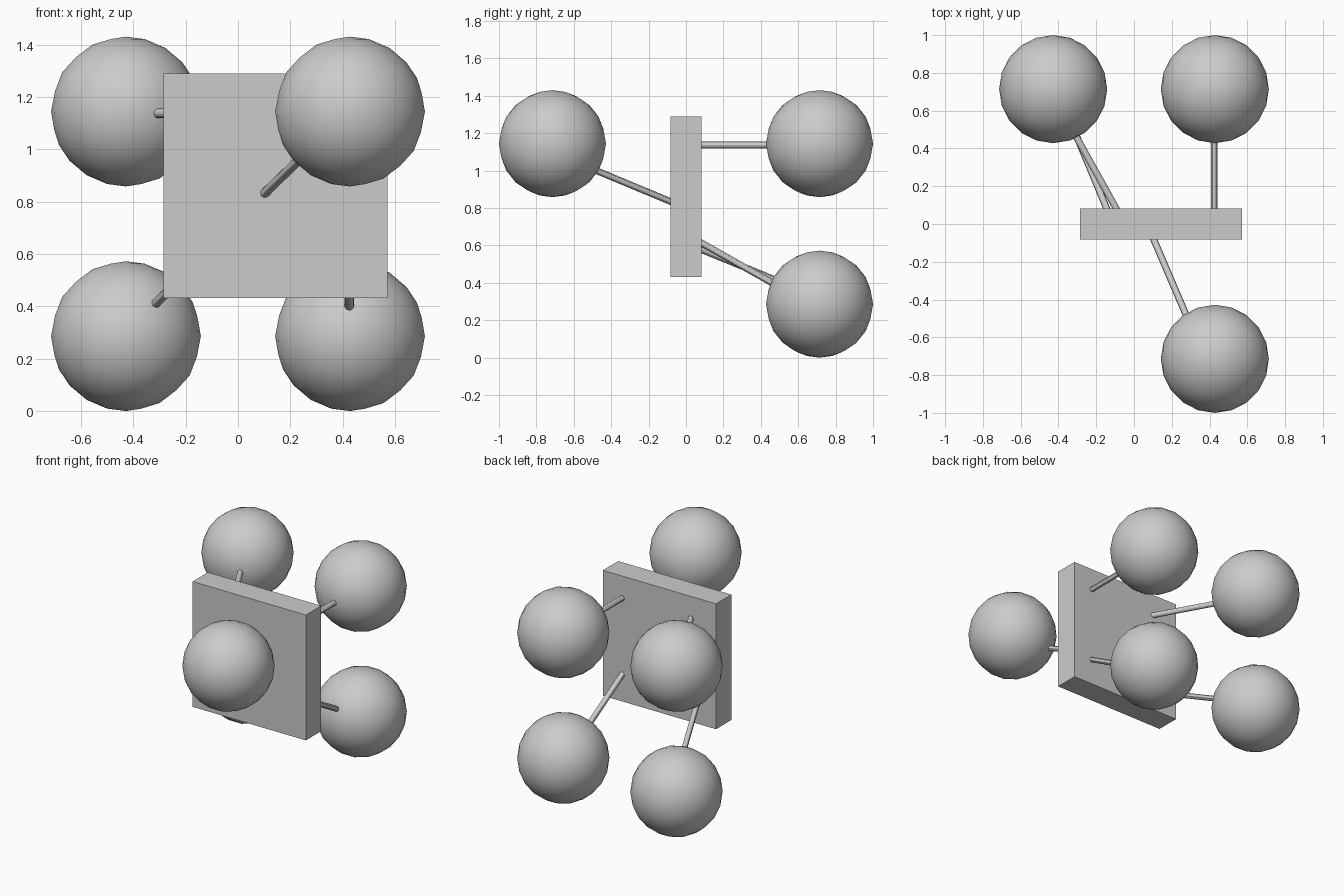
import bpy
from mathutils import Vector

if "Cube" in bpy.data.objects:
    bpy.data.objects.remove(bpy.data.objects["Cube"])

grey = bpy.data.materials.new("plain grey")
grey.diffuse_color = (0.6, 0.6, 0.6, 1)
grey.use_nodes = True
grey.node_tree.nodes["Principled BSDF"].inputs["Base Color"].default_value = grey.diffuse_color


def finish(name):
    ob = bpy.context.object
    ob.name = name
    ob.data.materials.append(grey)
    return ob


def ball(name, centre):
    bpy.ops.mesh.primitive_ico_sphere_add(subdivisions=3, radius=0.286, location=centre)
    bpy.ops.object.shade_smooth()
    finish(name)


def rod(name, start, end):
    # extend both ends so they are buried in the plate and the ball
    a, b = Vector(start), Vector(end)
    d = (b - a).normalized()
    a, b = a - d * 0.05, b + d * 0.08
    bpy.ops.mesh.primitive_cylinder_add(vertices=12, radius=0.018, depth=(b - a).length,
                                        location=(a + b) / 2)
    ob = finish(name)
    ob.rotation_euler = d.to_track_quat('Z', 'Y').to_euler()
    bpy.ops.object.shade_smooth_by_angle()


# Square plate
bpy.ops.mesh.primitive_cube_add(size=1, location=(0.143, 0, 0.86))
plate = finish("plate")
plate.scale = (0.857, 0.166, 0.857)

# Balls: one in front, four behind
X, Y, LOW, HIGH = 0.428, 0.714, 0.286, 1.144
ball("front_ball", (X, -Y, HIGH))
for side, x in (("left", -X), ("right", X)):
    for level, z in (("lower", LOW), ("upper", HIGH)):
        ball(f"back_{level}_{side}_ball", (x, Y, z))

# Rods from plate to balls
rod("front_rod", (0.105, -0.083, 0.835), (0.275, -0.48, 1.0))
rod("back_upper_right_rod", (0.425, 0.083, 1.137), (0.425, 0.46, 1.137))
rod("back_upper_left_rod", (-0.095, 0.083, 1.137), (-0.305, 0.46, 1.137))
rod("back_lower_right_rod", (0.425, 0.083, 0.613), (0.425, 0.46, 0.4))
rod("back_lower_left_rod", (-0.145, 0.083, 0.577), (-0.31, 0.48, 0.415))
